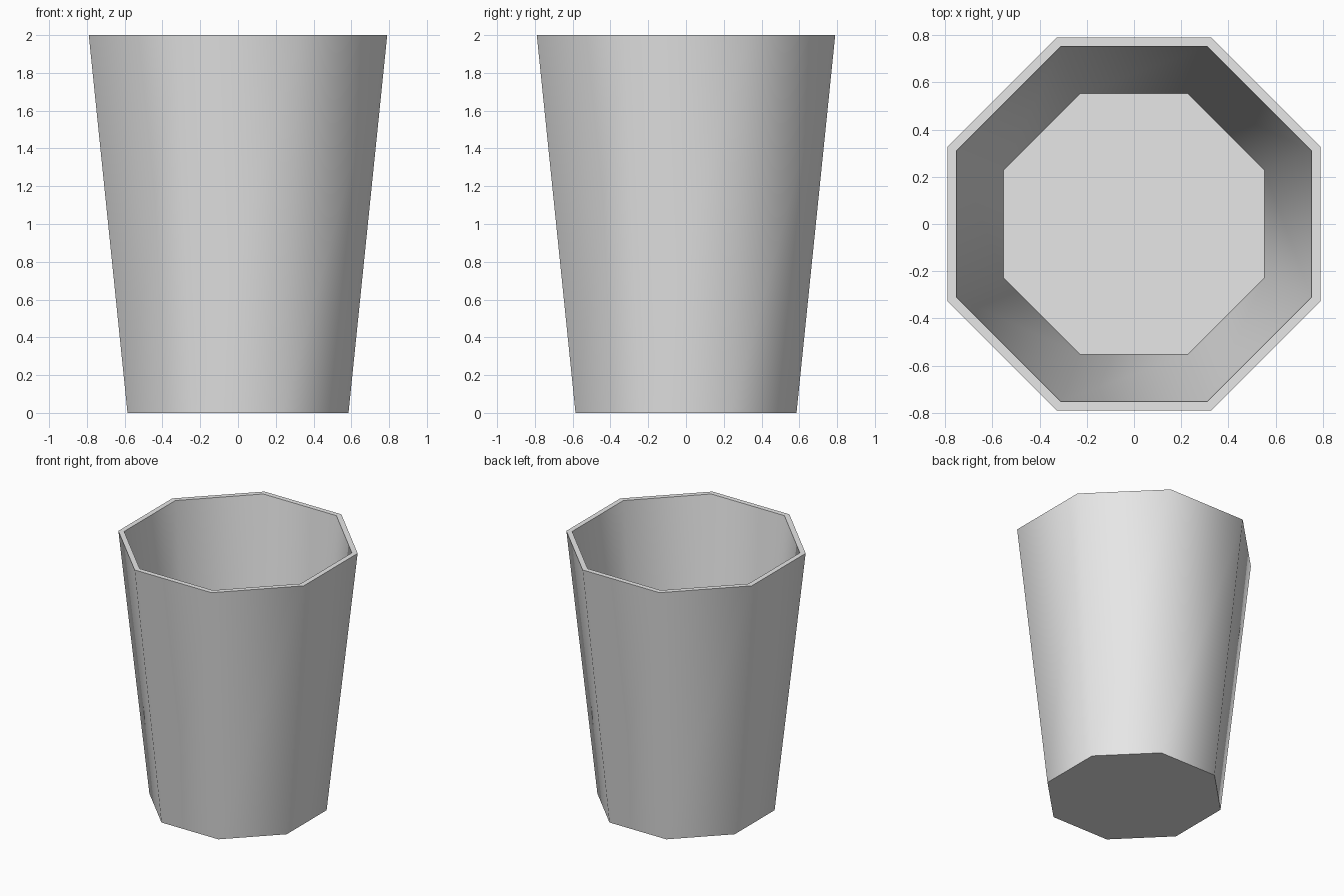
import bpy, bmesh, math

cube = bpy.data.objects.get("Cube")
if cube:
    bpy.data.objects.remove(cube, do_unlink=True)

SIDES = 8

# Plain grey material
grey = bpy.data.materials.new("light grey")
grey.use_nodes = True
colour = (0.8, 0.8, 0.8, 1)
grey.diffuse_color = colour
grey.node_tree.nodes["Principled BSDF"].inputs["Base Color"].default_value = colour


def ring(bm, apothem, z):
    """Octagon with flat sides facing the axes."""
    radius = apothem / math.cos(math.pi / SIDES)
    angles = [(i + 0.5) * math.tau / SIDES for i in range(SIDES)]
    return [bm.verts.new((radius * math.cos(a), radius * math.sin(a), z)) for a in angles]


# Cup: outer wall, flat rim, inner wall, then floor and base caps
profile = [(0.585, 0), (0.79, 2), (0.752, 2), (0.552, 0.05)]
bm = bmesh.new()
rings = [ring(bm, a, z) for a, z in profile]
for low, high in zip(rings, rings[1:]):
    for i in range(SIDES):
        j = (i + 1) % SIDES
        bm.faces.new((low[i], low[j], high[j], high[i]))
bm.faces.new(rings[0][::-1])
bm.faces.new(rings[-1])
bmesh.ops.recalc_face_normals(bm, faces=bm.faces)

mesh = bpy.data.meshes.new("cup")
bm.to_mesh(mesh)
bm.free()
mesh.materials.append(grey)
cup = bpy.data.objects.new("cup", mesh)
bpy.context.collection.objects.link(cup)

# Smooth walls with crisp rim and base edges
bpy.ops.object.select_all(action="DESELECT")
cup.select_set(True)
bpy.context.view_layer.objects.active = cup
bpy.ops.object.shade_smooth_by_angle(angle=math.radians(60))
